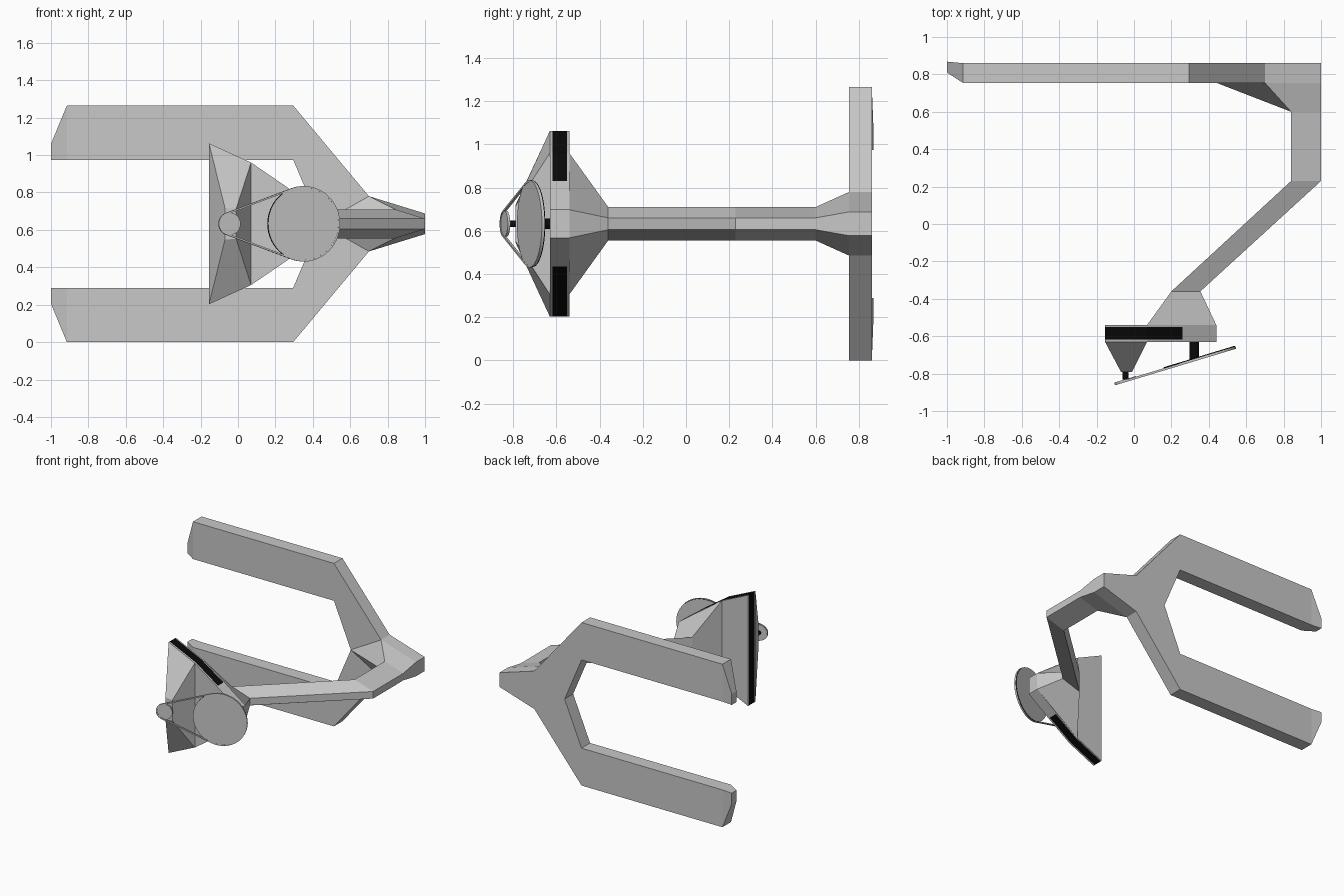
import bpy, bmesh, math
from mathutils import Vector, Matrix

cube = bpy.data.objects.get("Cube")
if cube:
    bpy.data.objects.remove(cube, do_unlink=True)

MID = 0.6325  # height of the horizontal symmetry plane


def material(name, value):
    m = bpy.data.materials.new(name)
    m.use_nodes = True
    col = (value, value, value, 1)
    m.diffuse_color = col
    m.node_tree.nodes["Principled BSDF"].inputs["Base Color"].default_value = col
    return m


GREY = material("light grey", 0.58)
BLACK = material("black", 0.003)


def finish(bm, name, mats=(GREY,), smooth=False):
    bmesh.ops.recalc_face_normals(bm, faces=bm.faces)
    me = bpy.data.meshes.new(name)
    bm.to_mesh(me)
    bm.free()
    for m in mats:
        me.materials.append(m)
    ob = bpy.data.objects.new(name, me)
    bpy.context.collection.objects.link(ob)
    if smooth:
        bpy.ops.object.select_all(action='DESELECT')
        ob.select_set(True)
        bpy.context.view_layer.objects.active = ob
        bpy.ops.object.shade_smooth_by_angle(angle=math.radians(30))
    return ob


def loft(name, sections, mats=(GREY,), rule=None):
    """Bridge equal-sized sections and cap both ends."""
    bm = bmesh.new()
    rings = [[bm.verts.new(p) for p in s] for s in sections]
    n = len(rings[0])
    for a, b in zip(rings, rings[1:]):
        for i in range(n):
            j = (i + 1) % n
            bm.faces.new((a[i], a[j], b[j], b[i]))
    bm.faces.new(rings[0])
    bm.faces.new(rings[-1])
    if rule:
        for f in bm.faces:
            f.material_index = rule(f.calc_center_median())
    return finish(bm, name, mats)


# Fork prongs: inner and outer edge points (x, height from middle), y range
prong = [((-1, .3425), (-1, .4275), .81, .868),
         ((-.915, .3425), (-.915, .6325), .755, .86),
         ((.295, .3425), (.295, .6325), .755, .86),
         ((.44, 0), (.70, .1475), .755, .86)]
for name, s in (("upper_prong", 1), ("lower_prong", -1)):
    loft(name, [[(a[0], y0, MID + s * a[1]), (b[0], y0, MID + s * b[1]),
                 (b[0], y1, MID + s * b[1]), (a[0], y1, MID + s * a[1])]
                for a, b, y0, y1 in prong])

# Support arm: y, inner ridge x, inner x, inner half height, outer x, outer half height
arm = [(.86, .44, .70, .1475, 1, .055), (.755, .44, .70, .1475, 1, .055),
       (.60, .84, .84, .0775, 1, .0275), (.23, .84, .84, .0775, 1, .0275),
       (-.36, .20, .20, .0775, .355, .0275), (-.54, .07, .07, .3275, .44, .065)]
loft("support_arm", [[(r, y, MID), (xi, y, MID + hi), (xo, y, MID + ho),
                      (xo, y, MID - ho), (xi, y, MID - hi)]
                     for y, r, xi, hi, xo, ho in arm])

# Head plate with a black band around its wide side
half = [(.44, .065), (.26, .1975), (.07, .3275), (-.155, .43)]
outline = half + [(x, -h) for x, h in reversed(half)]
loft("head_plate", [[(x, y, MID + h) for x, h in outline] for y in (-.63, -.617, -.55, -.54)],
     (GREY, BLACK), lambda c: int(-.6 < c.y < -.57 and c.x < .25 and (c.x < -.1 or abs(c.z - MID) > .15)))

# Tapered front block
loft("front_block", [[(xa, y, MID + ha), (xb, y, MID + hb), (xb, y, MID - hb), (xa, y, MID - ha)]
                     for y, xa, ha, xb, hb in ((-.63, -.155, .43, .07, .3275),
                                               (-.79, -.07, .085, -.01, .08))])

# Tilted pulley frame: U runs along the belt, N points forward
TILT = math.atan2(.195, .645)
U = Vector((math.cos(TILT), math.sin(TILT), 0))
N = Vector((math.sin(TILT), -math.cos(TILT), 0))
SMALL = Vector((-.045, -.836, MID))
SPAN, R1, R2 = .413, .06, .20
LARGE = SMALL + U * SPAN


def cylinder(name, centre, axis, radius, depth, mats, side=0, segs=40):
    bm = bmesh.new()
    rot = Vector((0, 0, 1)).rotation_difference(axis).to_matrix().to_4x4()
    bmesh.ops.create_cone(bm, cap_ends=True, segments=segs, radius1=radius, radius2=radius,
                          depth=depth, matrix=Matrix.Translation(centre) @ rot)
    for f in bm.faces:
        if len(f.verts) == 4:
            f.material_index = side
    return finish(bm, name, mats, True)


cylinder("large_pulley", LARGE, N, R2, .016, (GREY, BLACK), 1, 48)
cylinder("small_pulley", SMALL, N, R1, .012, (GREY,), 0, 32)
FORWARD = Vector((0, -1, 0))
cylinder("small_axle", Vector((-.045, -.81, MID)), FORWARD, .016, .044, (BLACK,), 0, 16)
cylinder("large_axle", Vector((.322, -.675, MID)), FORWARD, .025, .10, (BLACK,), 0, 16)

# Belt: strip wrapped around both pulleys between their outer tangents
phi = math.acos((R1 - R2) / SPAN)
STEPS = 24
path = []
for along, r, a0, a1 in ((SPAN, R2 - .003, -phi, phi), (0, R1 - .003, phi, 2 * math.pi - phi)):
    for i in range(STEPS + 1):
        a = a0 + (a1 - a0) * i / STEPS
        path.append((along, r, a))
bm = bmesh.new()
rings = []
for along, r, a in path:
    rings.append([bm.verts.new(SMALL + U * (along + rr * math.cos(a)) + N * n
                               + Vector((0, 0, rr * math.sin(a))))
                  for rr, n in ((r - .004, -.003), (r + .005, -.003), (r + .005, .009), (r - .004, .009))])
for a, b in zip(rings, rings[1:] + rings[:1]):
    for i in range(4):
        j = (i + 1) % 4
        bm.faces.new((a[i], a[j], b[j], b[i]))
finish(bm, "belt", (GREY,), True)
